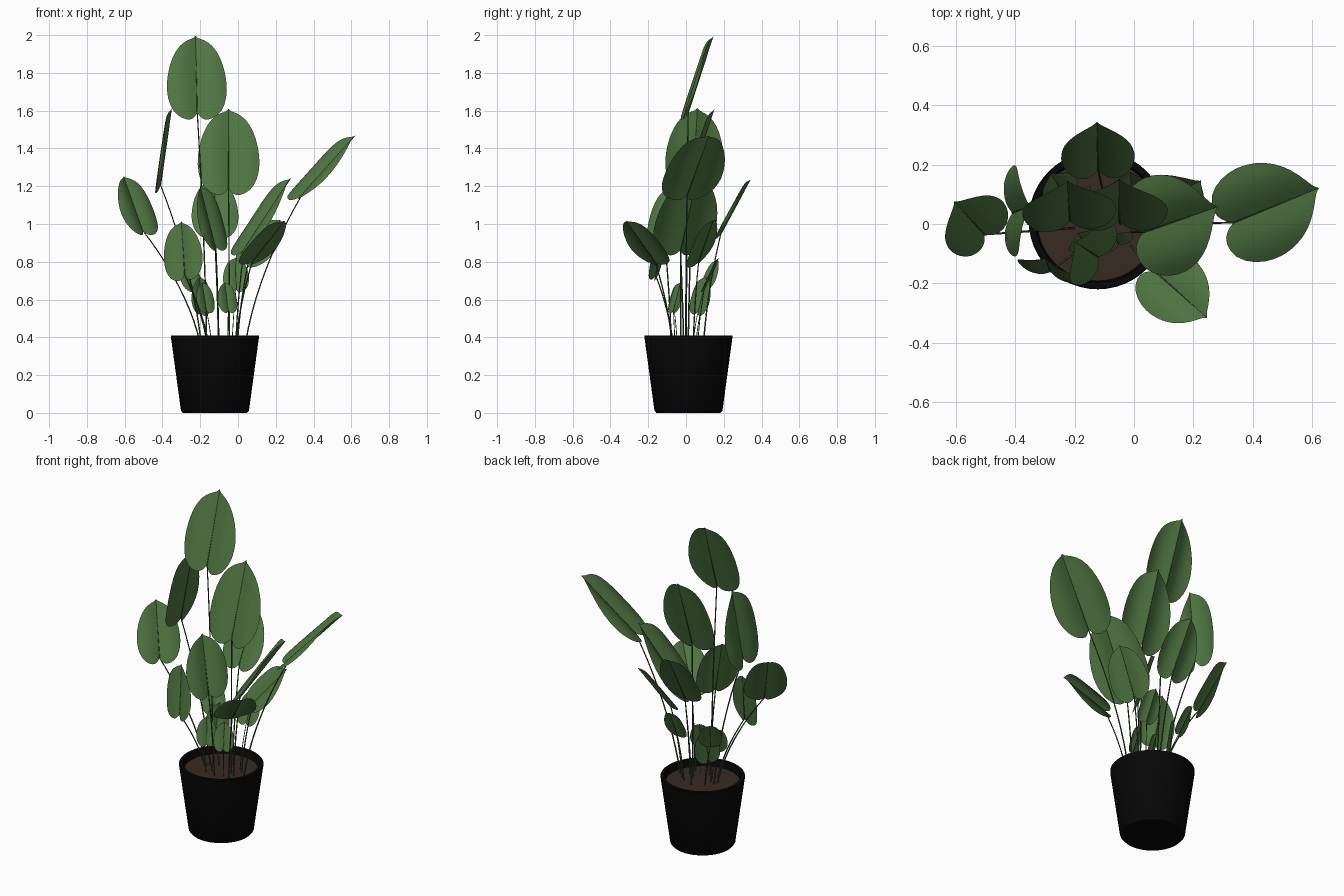
import bpy, bmesh, math
from mathutils import Matrix, Vector as V

if "Cube" in bpy.data.objects:
    bpy.data.objects.remove(bpy.data.objects["Cube"])


def material(name, col):
    m = bpy.data.materials.new(name)
    m.diffuse_color = (*col, 1)
    m.use_nodes = True
    m.node_tree.nodes["Principled BSDF"].inputs["Base Color"].default_value = m.diffuse_color
    return m


GREEN = material("leaf_green", (0.08, 0.18, 0.055))
STEM = material("stem_green", (0.045, 0.09, 0.03))
BLACK = material("pot_black", (0.002, 0.002, 0.002))
EARTH = material("soil_brown", (0.04, 0.024, 0.016))


def add_mesh(name, bm, mat):
    me = bpy.data.meshes.new(name)
    bm.to_mesh(me)
    bm.free()
    ob = bpy.data.objects.new(name, me)
    bpy.context.collection.objects.link(ob)
    me.materials.append(mat)
    bpy.context.view_layer.objects.active = ob
    ob.select_set(True)
    bpy.ops.object.shade_smooth_by_angle(angle=math.radians(35))
    ob.select_set(False)
    return ob


def lathe(name, profile, mat, sides=48):
    bm = bmesh.new()
    vs = [bm.verts.new((r, 0, z)) for r, z in profile]
    es = [bm.edges.new(p) for p in zip(vs, vs[1:])]
    bmesh.ops.spin(bm, geom=vs + es, cent=(0, 0, 0), axis=(0, 0, 1),
                   angle=2 * math.pi, steps=sides)
    bmesh.ops.remove_doubles(bm, verts=bm.verts, dist=1e-4)
    bmesh.ops.recalc_face_normals(bm, faces=bm.faces)
    add_mesh(name, bm, mat).location = (-0.122, 0.013, 0)


# pot and soil
lathe("pot", [(0, 0), (0.17, 0), (0.18, 0.012), (0.233, 0.4), (0.233, 0.408),
              (0.23, 0.411), (0.212, 0.411), (0.209, 0.405), (0.2, 0.34)], BLACK)
lathe("soil", [(0, 0.376), (0.1, 0.375), (0.206, 0.372)], EARTH)

# half outline of a leaf: (share of half width, share of length)
OUTLINE = [(0.0, 0.08), (0.12, 0.0), (0.34, -0.03), (0.7, 0.02), (0.94, 0.16),
           (1.03, 0.34), (0.98, 0.54), (0.82, 0.73), (0.56, 0.88), (0.24, 0.955),
           (0.07, 0.975), (0.0, 1.01)]
ATTACH = 0.08
STEPS = 5


def leaf(i, base, tip, twist=0):
    """Heart-shaped blade, folded at the midrib, upper face turned to the sky."""
    axis = tip - base
    length = axis.length
    half = 0.342 * length
    axis.normalize()
    normal = (V((0, 0, 1)) - axis * axis.z).normalized()
    normal = Matrix.Rotation(math.radians(twist), 3, axis) @ normal
    side = axis.cross(normal)
    bm = bmesh.new()
    crease = bm.edges.layers.float.new("crease_edge")
    last = len(OUTLINE) - 1
    ribs = [ATTACH + (1.01 - ATTACH) * k / last for k in range(last + 1)]
    mid = [bm.verts.new(base + axis * length * m) for m in ribs]
    for s in (-1, 1):
        rows = []
        for k, (w, v) in enumerate(OUTLINE):
            row = [mid[k]]
            for j in range(1, STEPS + 1):
                if w == 0:
                    row.append(mid[k])
                    continue
                t = j / STEPS
                rise = 0.17 * half * math.sin(math.pi * w * t * 0.85)
                row.append(bm.verts.new(base + axis * length * (ribs[k] + (v - ribs[k]) * t)
                                        + side * s * half * w * t + normal * rise))
            rows.append(row)
        for a, b in zip(rows, rows[1:]):
            for j in range(STEPS):
                quad = list(dict.fromkeys((a[j], a[j + 1], b[j + 1], b[j])))
                if len(quad) > 2:
                    bm.faces.new(quad if s > 0 else quad[::-1])
    for e in bm.edges:
        if e.verts[0] in mid and e.verts[1] in mid:
            e[crease] = 1.0
    sub = add_mesh(f"leaf_{i:02d}", bm, GREEN).modifiers.new("smooth", "SUBSURF")
    sub.levels = sub.render_levels = 1


def stem(i, base, tip):
    """Stalk from the soil to the leaf, running on as its midrib."""
    axis = tip - base
    attach = base + axis * ATTACH
    rib = base + axis * 0.8
    out = V((base.x + 0.08, base.y, 0))
    root = V((-0.08, 0, 0.365)) + out * (0.15 / (0.1 + out.length))
    d = attach - root
    cu = bpy.data.curves.new(f"stem_{i:02d}", "CURVE")
    cu.dimensions = "3D"
    cu.bevel_depth = 0.0025 if axis.length < 0.22 else 0.0042
    cu.bevel_resolution = 1
    cu.resolution_u = 10
    cu.use_fill_caps = True
    sp = cu.splines.new("BEZIER")
    sp.bezier_points.add(2)
    h0 = V((d.x * 0.4, d.y * 0.4, d.z)) * 0.33
    h1 = V((d.x * 1.4, d.y * 1.4, d.z * 0.9)) * 0.33
    data = [(root, -h0, h0, 1.0), (attach, -h1, axis * 0.2, 0.75),
            (rib, -axis * 0.2, axis * 0.05, 0.2)]
    for p, (co, left, right, r) in zip(sp.bezier_points, data):
        p.handle_left_type = p.handle_right_type = "FREE"
        p.co, p.handle_left, p.handle_right, p.radius = co, co + left, co + right, r
    ob = bpy.data.objects.new(cu.name, cu)
    bpy.context.collection.objects.link(ob)
    cu.materials.append(STEM)


# leaf base, leaf tip and, where needed, a twist about the midrib in degrees
LARGE = [
    ((-0.215, 0.0, 1.555), (-0.225, 0.145, 1.992)),
    ((-0.05, 0.0, 1.155), (-0.05, 0.15, 1.605)),
    ((-0.415, 0.035, 1.17), (-0.35, 0.06, 1.61), -20),
    ((0.31, -0.005, 1.12), (0.62, 0.12, 1.465)),
    ((0.01, -0.035, 0.83), (0.28, 0.057, 1.24)),
]
MEDIUM = [
    ((-0.495, -0.045, 0.94), (-0.605, 0.075, 1.25)),
    ((-0.115, -0.115, 0.86), (-0.2, -0.06, 1.2)),
    ((-0.12, 0.17, 0.92), (-0.125, 0.343, 1.235)),
    ((0.06, -0.15, 0.78), (0.245, -0.315, 1.015)),
    ((-0.28, -0.165, 0.705), (-0.3, -0.115, 1.01), -38),
    ((0.04, 0.06, 0.78), (0.225, 0.145, 1.02), 30),
]
SMALL = [
    ((-0.235, 0.1, 0.64), (-0.28, 0.17, 0.81)),
    ((-0.01, 0.09, 0.64), (-0.012, 0.175, 0.82)),
    ((-0.05, -0.07, 0.53), (-0.07, -0.03, 0.69)),
    ((-0.2, 0.06, 0.52), (-0.2, 0.11, 0.72), 45),
    ((-0.165, -0.065, 0.53), (-0.19, -0.03, 0.69)),
]
for i, (base, tip, *twist) in enumerate(LARGE + MEDIUM + SMALL, 1):
    leaf(i, V(base), V(tip), *twist)
    stem(i, V(base), V(tip))
